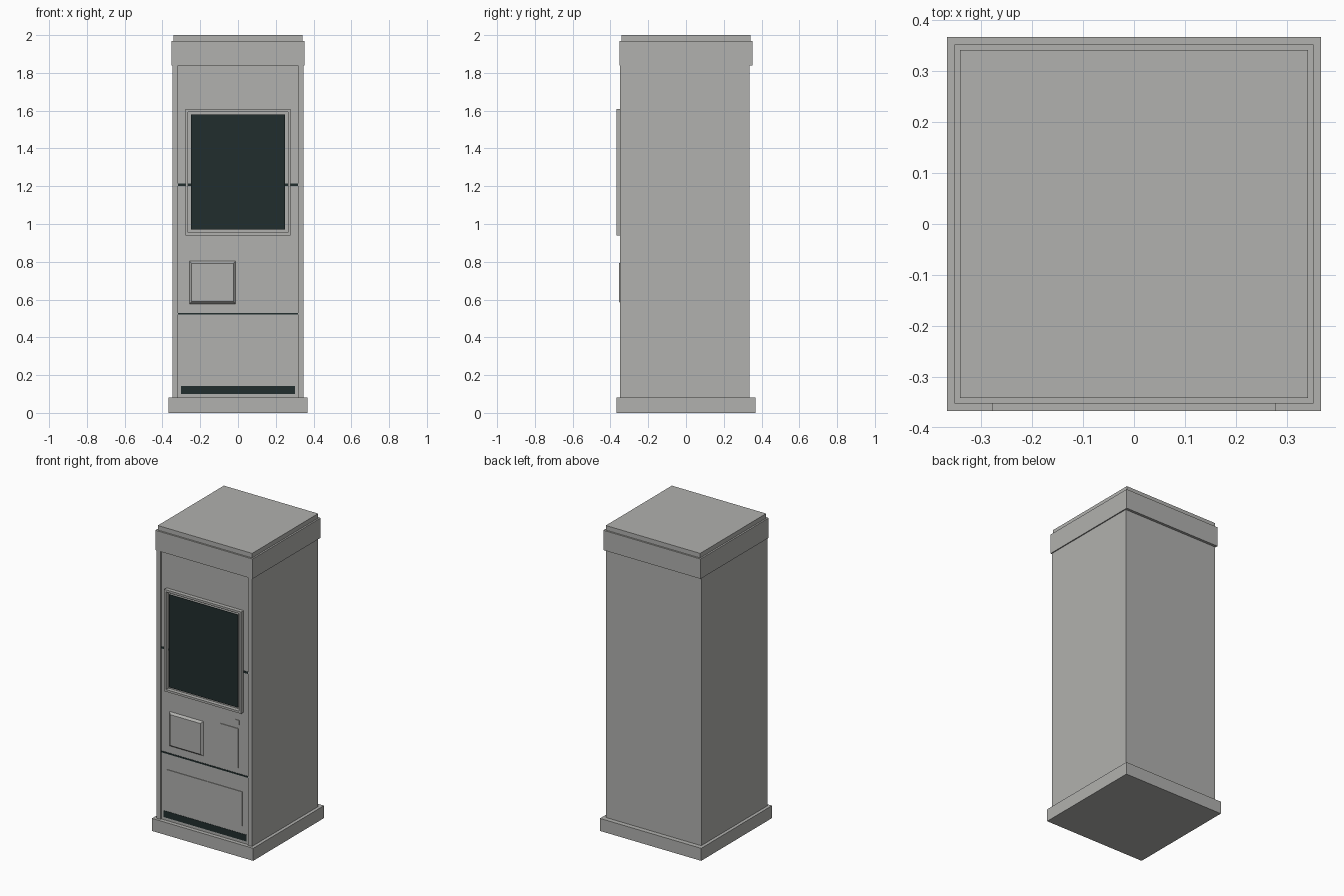
import bpy, bmesh

if "Cube" in bpy.data.objects:
    bpy.data.objects.remove(bpy.data.objects["Cube"])


def material(name, rgb):
    m = bpy.data.materials.new(name)
    m.diffuse_color = (*rgb, 1)
    m.use_nodes = True
    m.node_tree.nodes["Principled BSDF"].inputs["Base Color"].default_value = m.diffuse_color
    return m


GREY = material("warm grey metal", (0.44, 0.44, 0.425))
DARK = material("dark glass", (0.015, 0.027, 0.027))


def box(name, x, y, z, mat=GREY, taper=0.0):
    """Box from (min, max) ranges; taper shrinks the front (-y) face."""
    bm = bmesh.new()
    bmesh.ops.create_cube(bm, size=1)
    for v in bm.verts:
        t = taper if v.co.y < 0 else 0
        sx, sz = (1 if v.co.x > 0 else -1), (1 if v.co.z > 0 else -1)
        v.co = (x[v.co.x > 0] - sx * t, y[v.co.y > 0], z[v.co.z > 0] - sz * t)
    me = bpy.data.meshes.new(name)
    bm.to_mesh(me)
    bm.free()
    me.materials.append(mat)
    ob = bpy.data.objects.new(name, me)
    bpy.context.collection.objects.link(ob)
    return ob


def square(name, r, z):
    return box(name, (-r, r), (-r, r), z)


FRONT, PANEL = -0.349, -0.341   # cabinet front and recessed panel depth

# Plinth, cap and roof slab
square("plinth", 0.367, (0, 0.082))
square("cap", 0.353, (1.84, 1.97))
square("roof_slab", 0.342, (1.97, 2.0))

# Cabinet with front corner posts around the recessed panel
box("cabinet", (-0.346, 0.346), (PANEL, 0.336), (0.082, 1.84))
for side, x in (("left", (-0.346, -0.318)), ("right", (0.318, 0.346))):
    box(side + "_front_post", x, (FRONT, PANEL), (0.082, 1.84))

# Dark seams and bottom vent
for name, w, z in (("upper_seam", 0.318, (1.201, 1.215)),
                   ("lower_seam", 0.318, (0.520, 0.530)),
                   ("bottom_vent", 0.302, (0.10, 0.143))):
    box(name, (-w, w), (PANEL - 0.002, PANEL), z, DARK)

# Screen and its raised frame, with a narrow gap between them
for side, s in (("left", -1), ("right", 1)):
    x = sorted((s * 0.265, s * 0.279))
    box("screen_frame_" + side, x, (-0.367, PANEL), (0.94, 1.608))
for side, z in (("bottom", (0.94, 0.954)), ("top", (1.594, 1.608))):
    box("screen_frame_" + side, (-0.265, 0.265), (-0.367, PANEL), z)
box("screen_mount", (-0.249, 0.249), (-0.355, PANEL), (0.97, 1.579))
box("screen", (-0.249, 0.249), (-0.358, -0.355), (0.97, 1.579), DARK)

# Raised pad, hatch, button and service door on the lower front
box("control_pad", (-0.257, -0.013), (-0.355, PANEL), (0.577, 0.803), taper=0.012)
box("side_hatch", (0.113, 0.244), (PANEL - 0.005, PANEL), (0.567, 0.825))
box("button", (0.222, 0.25), (PANEL - 0.004, PANEL), (0.85, 0.88))
box("service_door", (-0.272, 0.272), (PANEL - 0.004, PANEL), (0.195, 0.418))
